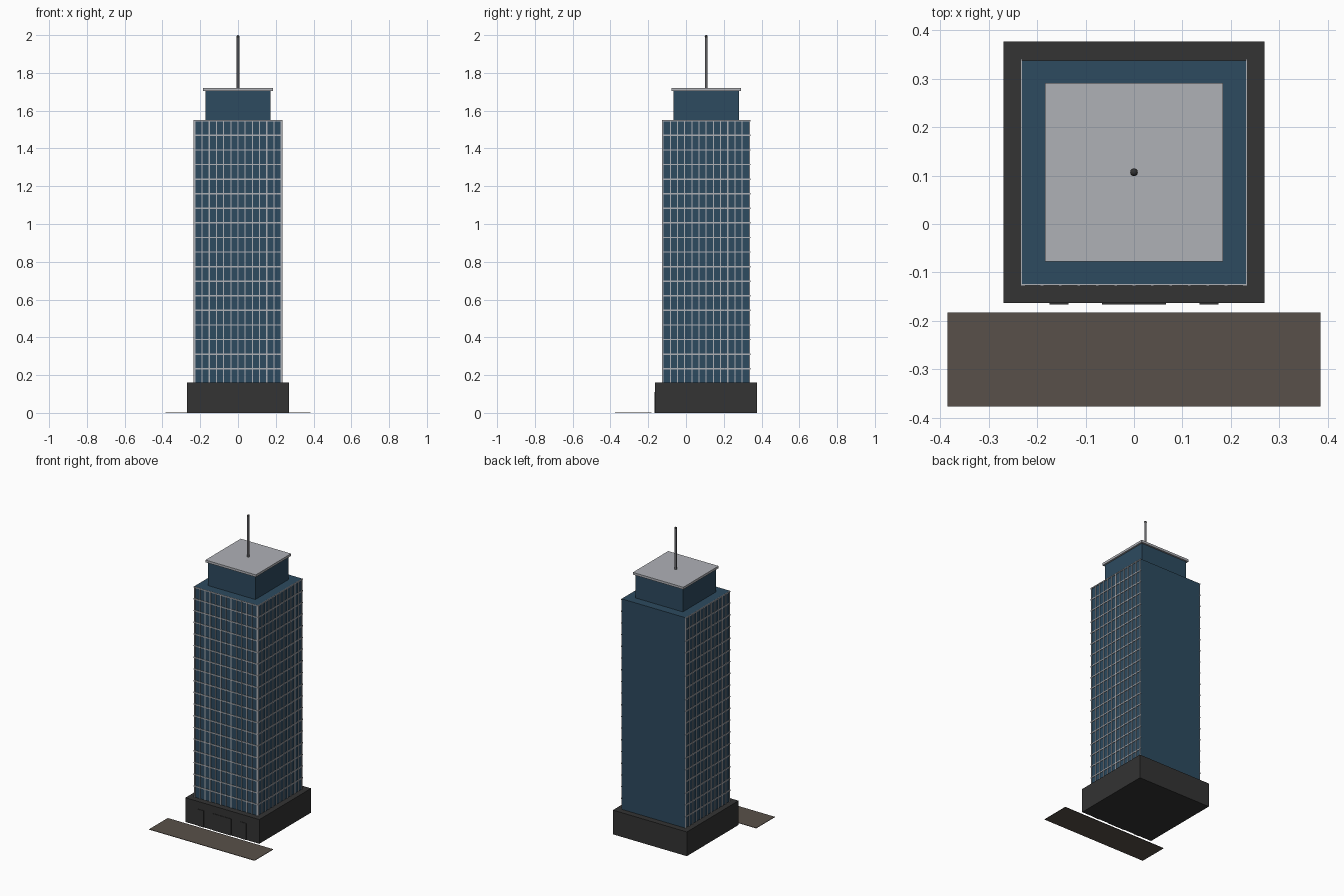
import bpy
import math

old = bpy.data.objects.get("Cube")
if old:
    bpy.data.objects.remove(old, do_unlink=True)


def material(name, r, g, b):
    m = bpy.data.materials.new(name)
    m.use_nodes = True
    m.diffuse_color = (r, g, b, 1)
    m.node_tree.nodes["Principled BSDF"].inputs["Base Color"].default_value = (r, g, b, 1)
    return m


glass = material("blue_glass", 0.026, 0.069, 0.115)
charcoal = material("charcoal_stone", 0.033, 0.033, 0.033)
silver = material("pale_metal", 0.43, 0.44, 0.47)
steel = material("mast_steel", 0.13, 0.13, 0.14)
paving = material("brown_paving", 0.098, 0.081, 0.067)

CY = 0.107                  # centre line of the tower
TOWER = 0.231               # half width of the glass shaft
BASE_TOP, SHAFT_TOP = 0.16, 1.55


def finish(name, mat):
    ob = bpy.context.object
    ob.name = name
    ob.data.name = name
    ob.data.materials.append(mat)
    return ob


def box(name, mat, x0, x1, y0, y1, z0, z1):
    bpy.ops.mesh.primitive_cube_add(
        size=1, location=((x0 + x1) / 2, (y0 + y1) / 2, (z0 + z1) / 2))
    ob = finish(name, mat)
    ob.scale = (x1 - x0, y1 - y0, z1 - z0)
    bpy.ops.object.transform_apply(location=False, rotation=False, scale=True)
    return ob


def block(name, mat, half, z0, z1):
    return box(name, mat, -half, half, CY - half, CY + half, z0, z1)


# Stacked masses
block("podium", charcoal, 0.27, 0, BASE_TOP)
block("glass_shaft", glass, TOWER, BASE_TOP, SHAFT_TOP)
block("penthouse", glass, 0.173, SHAFT_TOP, 1.705)
block("roof_slab", silver, 0.184, 1.705, 1.72)

# Forecourt paving and entrance panels
box("forecourt", paving, -0.385, 0.385, -0.377, -0.183, 0, 0.003)
front = CY - 0.27
for name, x0, x1 in (("entrance_panel_right", -0.175, -0.135),
                     ("entrance_doors", -0.066, 0.066),
                     ("entrance_panel_left", 0.135, 0.175)):
    box(name, charcoal, x0, x1, front - 0.003, front, 0, 0.11)

# Mast with a dark beacon
bpy.ops.mesh.primitive_cylinder_add(vertices=12, radius=0.007, depth=0.27,
                                    location=(0, CY, 1.855))
finish("mast", steel)
bpy.ops.object.shade_smooth_by_angle(angle=math.radians(40))
bpy.ops.mesh.primitive_uv_sphere_add(segments=12, ring_count=8, radius=0.008,
                                     location=(0, CY, 1.992))
finish("mast_beacon", charcoal)
bpy.ops.object.shade_smooth()

# Facade grid: one set of bars, shared by the front and both sides
BAYS, FLOORS, DEPTH = 12, 18, 0.004
FIN, BAND = 0.0055, 0.007
floor_height = (SHAFT_TOP - BASE_TOP) / FLOORS
bay_width = (2 * TOWER - FIN) / BAYS
bars = []
for i in range(BAYS + 1):
    x = -TOWER + i * bay_width
    bars.append(box("fin", silver, x, x + FIN, -TOWER - DEPTH, -TOWER,
                    BASE_TOP, SHAFT_TOP))
for i in range(1, FLOORS + 1):
    z = BASE_TOP + i * floor_height
    bars.append(box("floor_band", silver, -TOWER - DEPTH, TOWER + DEPTH,
                    -TOWER - DEPTH * 0.9, -TOWER, z - BAND, z))
bpy.ops.object.select_all(action="DESELECT")
for b in bars:
    b.select_set(True)
bpy.context.view_layer.objects.active = bars[0]
bpy.ops.object.join()
grid = bpy.context.object
bpy.ops.object.transform_apply(location=True, rotation=True, scale=True)
grid.name = grid.data.name = "front_facade_grid"
grid.location.y = CY
for name, turn in (("left_facade_grid", 90), ("right_facade_grid", -90)):
    side = bpy.data.objects.new(name, grid.data)
    side.location.y = CY
    side.rotation_euler.z = math.radians(turn)
    bpy.context.collection.objects.link(side)
